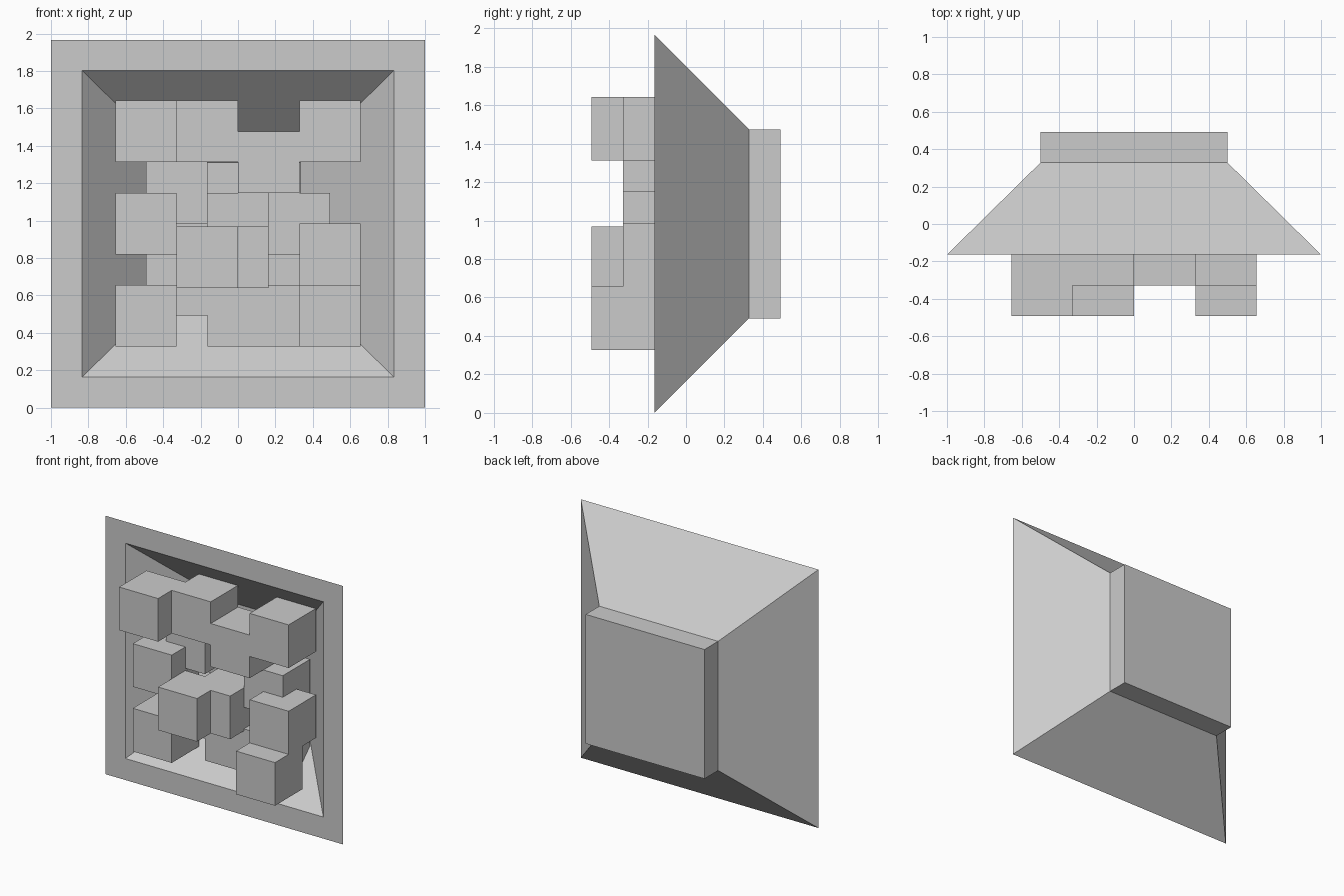
import bpy, bmesh

if "Cube" in bpy.data.objects:
    bpy.data.objects.remove(bpy.data.objects["Cube"])

U = 0.164          # module: cubes are two modules wide
ZC = 0.983         # centre height


def finish(bm, name):
    bmesh.ops.recalc_face_normals(bm, faces=bm.faces)
    mesh = bpy.data.meshes.new(name)
    bm.to_mesh(mesh)
    bm.free()
    obj = bpy.data.objects.new(name, mesh)
    bpy.context.collection.objects.link(obj)
    return obj


# Funnel-shaped tray: rectangular rings (half width, half height, y),
# from the inner floor out over the rim and round to the back plate
rings = [
    (0.333, 0.328, 0.328),
    (0.833, 0.819, -0.164),
    (1.0, 0.983, -0.164),
    (0.5, 0.4915, 0.328),
    (0.5, 0.4915, 0.492),
]
bm = bmesh.new()
loops = []
for hx, hz, y in rings:
    loops.append([bm.verts.new((sx * hx, y, ZC + sz * hz))
                  for sx, sz in ((-1, -1), (1, -1), (1, 1), (-1, 1))])
for a, b in zip(loops, loops[1:]):
    for i in range(4):
        j = (i + 1) % 4
        bm.faces.new((a[i], a[j], b[j], b[i]))
bm.faces.new(loops[0])
bm.faces.new(loops[-1])
finish(bm, "funnel_tray")

# Cubes: lower left front corner as (x, y, z)
cubes = {
    "cube_top_left": (-4 * U, -3 * U, 1.313),
    "cube_top_middle": (-2 * U, -2 * U, 1.313),
    "cube_top_right": (2 * U, -2 * U, 1.313),
    "cube_upper_middle": (0, -2 * U, 1.148),
    "cube_upper_left_inner": (-3 * U, -U, 0.985),
    "cube_middle_left": (-4 * U, -2 * U, 0.82),
    "cube_centre_inner": (-U, 0, 0.82),
    "cube_middle_right_inner": (U, -U, 0.82),
    "cube_right": (2 * U, -2 * U, 0.656),
    "cube_centre_front": (-2 * U, -3 * U, 0.64),
    "cube_centre": (-U, -2 * U, 0.64),
    "cube_lower_left_inner": (-3 * U, -U, 0.494),
    "cube_bottom_left": (-4 * U, -2 * U, 0.328),
    "cube_bottom_middle": (-U, -U, 0.328),
    "cube_bottom_right_inner": (U, -U, 0.328),
    "cube_bottom_right": (2 * U, -3 * U, 0.328),
}
for name, (x, y, z) in cubes.items():
    bm = bmesh.new()
    bmesh.ops.create_cube(bm, size=2 * U)
    bmesh.ops.translate(bm, verts=bm.verts, vec=(x + U, y + U, z + U))
    finish(bm, name)
